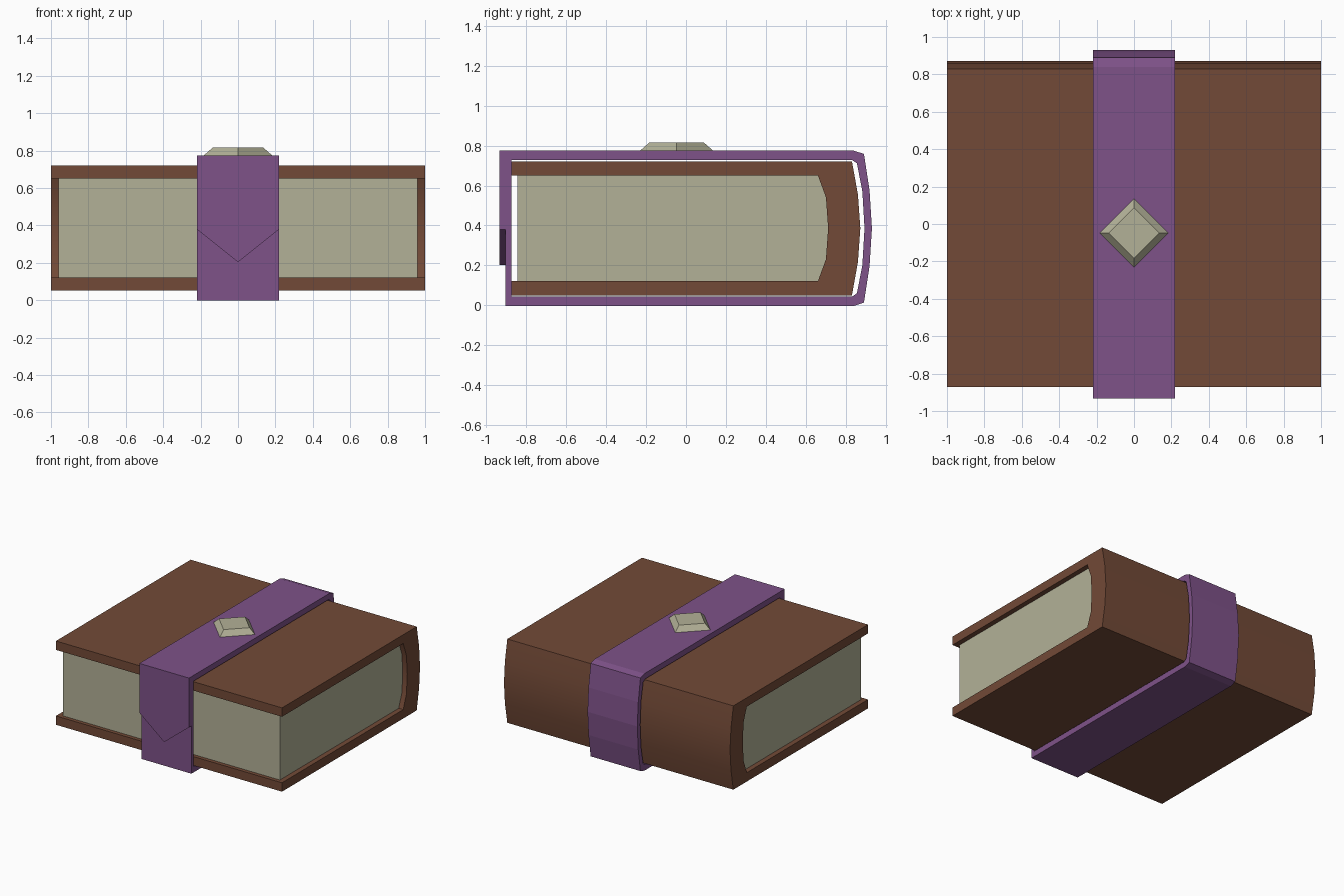
import bpy, bmesh
from math import radians

if "Cube" in bpy.data.objects:
    bpy.data.objects.remove(bpy.data.objects["Cube"])

MID = 0.386  # height of the book's horizontal mirror plane


def material(name, rgb):
    m = bpy.data.materials.new(name)
    m.diffuse_color = (*rgb, 1)
    m.use_nodes = True
    m.node_tree.nodes["Principled BSDF"].inputs["Base Color"].default_value = m.diffuse_color
    return m


leather = material("leather", (0.17, 0.068, 0.038))
paper = material("paper", (0.45, 0.44, 0.31))
cloth = material("cloth", (0.21, 0.085, 0.25))


def finish(name, bm, mat, smooth=False):
    bmesh.ops.recalc_face_normals(bm, faces=bm.faces)
    me = bpy.data.meshes.new(name)
    bm.to_mesh(me)
    bm.free()
    me.materials.append(mat)
    if smooth:
        me.shade_smooth()
        me.set_sharp_from_angle(angle=radians(25))
    ob = bpy.data.objects.new(name, me)
    bpy.context.collection.objects.link(ob)
    return ob


def extrude(bm, shift):
    r = bmesh.ops.extrude_face_region(bm, geom=bm.faces[:], use_keep_orig=True)
    moved = [g for g in r["geom"] if isinstance(g, bmesh.types.BMVert)]
    bmesh.ops.translate(bm, verts=moved, vec=shift)


def mirrored(half):
    """(y, height above MID) points from the top to the middle, continued below."""
    return ([(y, MID + h) for y, h in half]
            + [(y, MID - h) for y, h in half[::-1] if h > 0])


def band(name, outer, inner, half_width, mat, closed, smooth=False):
    """Thick strip between two side profiles, extruded across x."""
    bm = bmesh.new()
    o, i = [[bm.verts.new((-half_width, y, z)) for y, z in p] for p in (outer, inner)]
    n = len(o)
    for k in range(n if closed else n - 1):
        j = (k + 1) % n
        bm.faces.new((o[k], o[j], i[j], i[k]))
    extrude(bm, (2 * half_width, 0, 0))
    return finish(name, bm, mat, smooth)


def prism(name, points, shift, mat):
    bm = bmesh.new()
    bm.faces.new([bm.verts.new(p) for p in points])
    extrude(bm, shift)
    return finish(name, bm, mat)


# Cover: two boards joined by a rounded spine
cover_out = mirrored([(-0.872, 0.335), (0.83, 0.335), (0.86, 0.168), (0.872, 0)])
cover_in = mirrored([(-0.872, 0.264), (0.66, 0.264), (0.70, 0.155), (0.711, 0)])
band("cover", cover_out, cover_in, 1.0, leather, False, True)

# Page block, its back following the inside of the spine
pages = [(max(y, -0.842), z) for y, z in cover_in]
prism("pages", [(-0.96, y, z) for y, z in pages], (1.92, 0, 0), paper)

# Strap looping round the book
strap_out = mirrored([(-0.903, 0.388), (0.84, 0.388), (0.89, 0.372), (0.918, 0.19), (0.93, 0)])
strap_in = mirrored([(-0.874, 0.342), (0.83, 0.342), (0.855, 0.325), (0.882, 0.185), (0.893, 0)])
band("strap", strap_out, strap_in, 0.22, cloth, True)

# Pointed strap end overlapping at the front
flap = [(-0.22, 0.774), (0.22, 0.774), (0.22, 0.38), (0, 0.203), (-0.22, 0.38)]
prism("strap_flap", [(x, -0.933, z) for x, z in flap], (0, 0.03, 0), cloth)

# Bevelled diamond stud on top
bm = bmesh.new()
bmesh.ops.create_cone(bm, cap_ends=True, segments=4, radius1=0.183, radius2=0.135, depth=0.042)
stud = finish("stud", bm, paper)
stud.location = (0, -0.047, 0.795)
